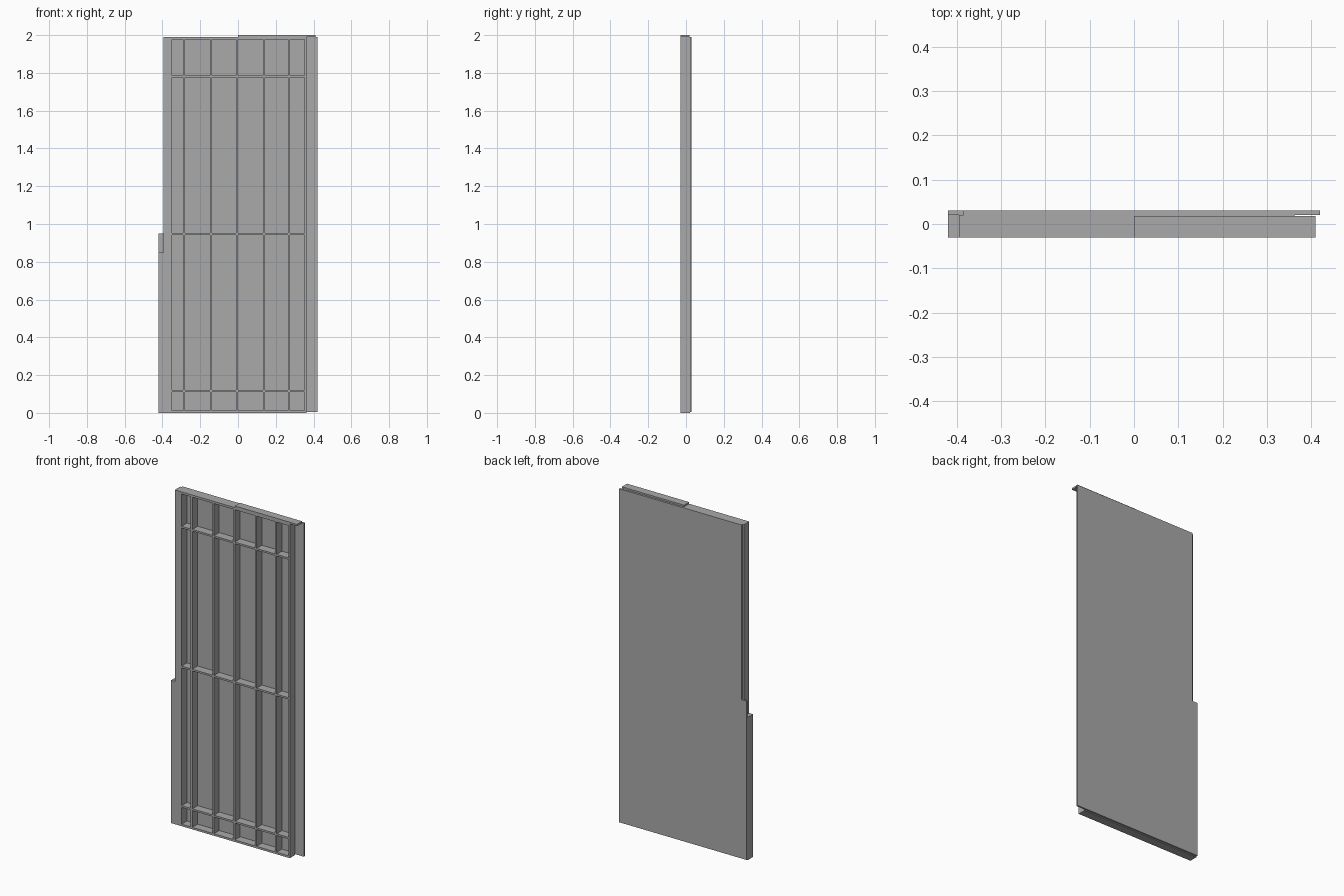
import bpy, bmesh

if "Cube" in bpy.data.objects:
    bpy.data.objects.remove(bpy.data.objects["Cube"])

# One flat grey
grey = bpy.data.materials.new("plain_grey")
grey.use_nodes = True
colour = (0.4, 0.4, 0.4, 1)
grey.diffuse_color = colour
grey.node_tree.nodes["Principled BSDF"].inputs["Base Color"].default_value = colour

FRONT, SEAM, BACK = -0.03, 0.02, 0.03
TOP = 1.99
BAR = 0.0106


def finish(bm, name):
    bmesh.ops.recalc_face_normals(bm, faces=bm.faces)
    mesh = bpy.data.meshes.new(name)
    bm.to_mesh(mesh)
    bm.free()
    mesh.materials.append(grey)
    obj = bpy.data.objects.new(name, mesh)
    bpy.context.collection.objects.link(obj)
    return obj


def extrude_back(bm, depth):
    result = bmesh.ops.extrude_face_region(bm, geom=bm.faces[:], use_keep_orig=True)
    verts = [g for g in result["geom"] if isinstance(g, bmesh.types.BMVert)]
    bmesh.ops.translate(bm, verts=verts, vec=(0, depth, 0))


def slab(name, outline, y0, y1):
    """Extrude an x-z outline from y0 to y1."""
    bm = bmesh.new()
    bm.faces.new([bm.verts.new((x, y0, z)) for x, z in outline])
    extrude_back(bm, y1 - y0)
    return finish(bm, name)


# Ribbed frame: a lattice of solid cells left between open pockets
bar_x = [-0.285, -0.143, -0.005, 0.138, 0.270]
bar_z = [0.117, 0.948, 1.78]


def spans(start, end, bars):
    edges = [start]
    for b in bars:
        edges += [b - BAR / 2, b + BAR / 2]
    edges.append(end)
    return list(zip(edges[::2], edges[1::2]))


pockets_x = spans(-0.35, 0.353, bar_x)
pockets_z = spans(0.012, 1.977, bar_z)
xs = sorted({-0.42, -0.395, 0.362} | {v for p in pockets_x for v in p})
zs = sorted({0, 0.85, TOP} | {v for p in pockets_z for v in p})


def inside(value, ranges):
    return any(a < value < b for a, b in ranges)


bm = bmesh.new()
for x0, x1 in zip(xs, xs[1:]):
    for z0, z1 in zip(zs, zs[1:]):
        cx, cz = (x0 + x1) / 2, (z0 + z1) / 2
        pocket = inside(cx, pockets_x) and inside(cz, pockets_z)
        notch = cx < -0.395 and cz > 0.85
        if not pocket and not notch:
            bm.faces.new([bm.verts.new((x, FRONT, z)) for x, z in
                          ((x0, z0), (x1, z0), (x1, z1), (x0, z1))])
bmesh.ops.remove_doubles(bm, verts=bm.verts, dist=0.0001)
extrude_back(bm, SEAM - FRONT)
finish(bm, "ribbed_frame")

# Back sheet, notched on one side and overhanging as a flange on the other
slab("back_sheet",
     [(-0.42, 0.005), (0.42, 0.005), (0.42, TOP), (-0.385, TOP),
      (-0.385, 0.95), (-0.42, 0.95)], SEAM, BACK)

# Raised cap over half of the top edge
slab("top_cap", [(0, TOP), (0.41, TOP), (0.41, 2.0), (0, 2.0)], FRONT, 0.018)
